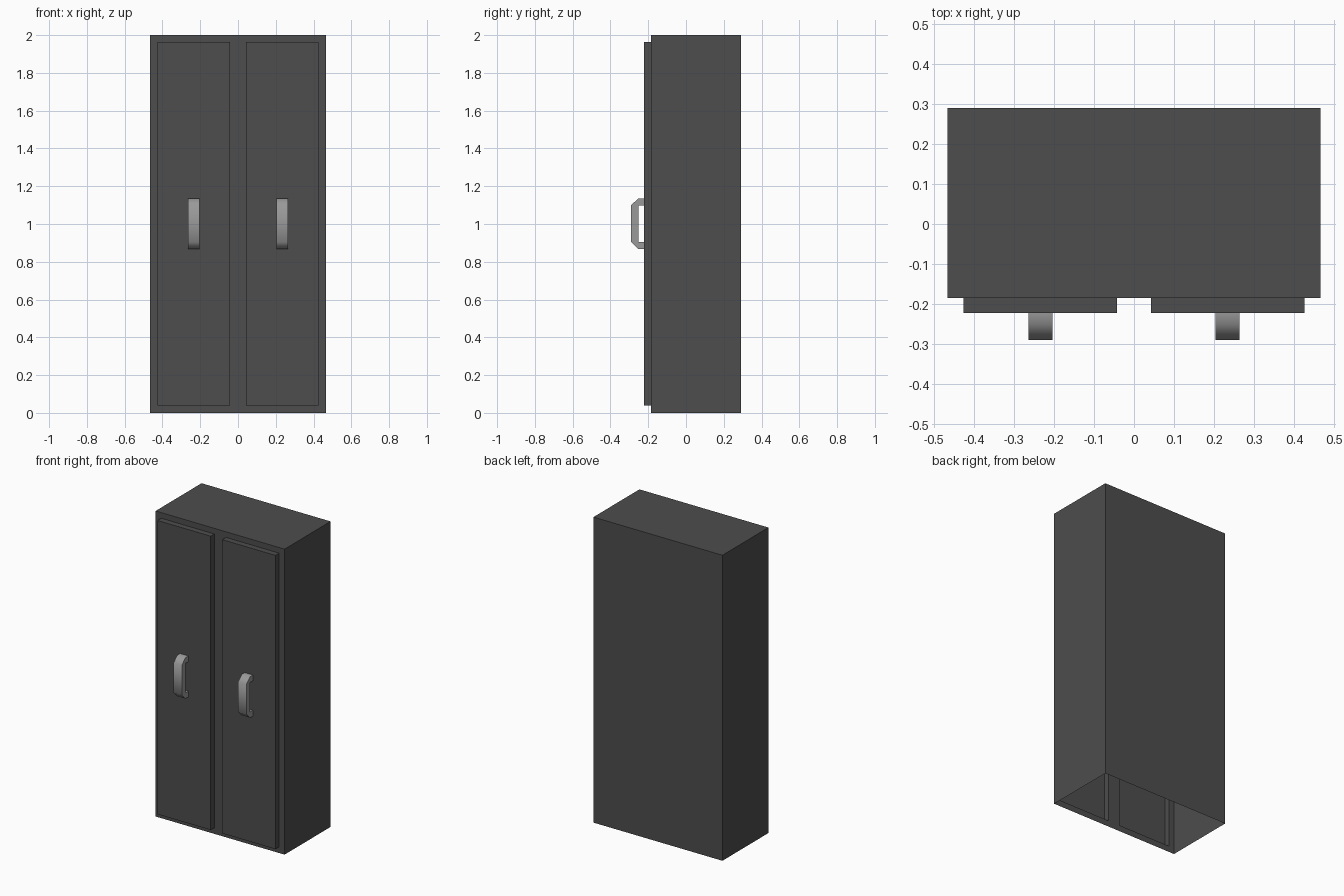
import bpy, bmesh, math

if "Cube" in bpy.data.objects:
    bpy.data.objects.remove(bpy.data.objects["Cube"])


def material(name, value):
    m = bpy.data.materials.new(name)
    m.diffuse_color = (value, value, value, 1)
    m.use_nodes = True
    m.node_tree.nodes["Principled BSDF"].inputs["Base Color"].default_value = m.diffuse_color
    return m


charcoal = material("charcoal paint", 0.075)
metal = material("grey metal", 0.32)


def finish(bm, name, mat):
    bmesh.ops.remove_doubles(bm, verts=bm.verts, dist=1e-5)
    me = bpy.data.meshes.new(name)
    bm.to_mesh(me)
    bm.free()
    me.materials.append(mat)
    ob = bpy.data.objects.new(name, me)
    bpy.context.collection.objects.link(ob)
    return ob


def quad(bm, *pts):
    return bm.faces.new([bm.verts.new(p) for p in pts])


# Cabinet shell: sheet walls, open underneath, doors pressed outward from the front
X, FRONT, BACK, DOOR, TOP = 0.467, -0.185, 0.29, -0.223, 2.0
xs = [-X, -0.427, -0.042, 0.042, 0.427, X]
zs = [0, 0.04, 1.963, TOP]
bm = bmesh.new()
for i in range(5):
    x0, x1 = xs[i], xs[i + 1]
    quad(bm, (x0, FRONT, TOP), (x1, FRONT, TOP), (x1, BACK, TOP), (x0, BACK, TOP))
    quad(bm, (x1, BACK, 0), (x0, BACK, 0), (x0, BACK, TOP), (x1, BACK, TOP))
    for j in range(3):
        z0, z1 = zs[j], zs[j + 1]
        is_door = j == 1 and i in (1, 3)
        y = DOOR if is_door else FRONT
        c = [(x0, z0), (x1, z0), (x1, z1), (x0, z1)]
        quad(bm, *[(x, y, z) for x, z in c])
        if is_door:
            for k in range(4):
                (ax, az), (bx, bz) = c[k], c[(k + 1) % 4]
                quad(bm, (ax, FRONT, az), (bx, FRONT, bz), (bx, DOOR, bz), (ax, DOOR, az))
for j in range(3):
    z0, z1 = zs[j], zs[j + 1]
    quad(bm, (X, FRONT, z0), (X, BACK, z0), (X, BACK, z1), (X, FRONT, z1))
    quad(bm, (-X, BACK, z0), (-X, FRONT, z0), (-X, FRONT, z1), (-X, BACK, z1))
finish(bm, "cabinet_body_with_doors", charcoal)

# Handles: chamfered bracket profile (y, z) swept across its width
outer = [(DOOR, 1.136), (-0.252, 1.136), (-0.29, 1.1), (-0.29, 0.904), (-0.252, 0.867), (DOOR, 0.867)]
inner = [(DOOR, 1.098), (-0.252, 1.098), (-0.252, 1.098), (-0.252, 0.905), (-0.252, 0.905), (DOOR, 0.905)]


def handle(name, cx):
    bm = bmesh.new()
    a, b = cx - 0.03, cx + 0.03
    for k in range(5):
        (oy, oz), (py, pz) = outer[k], outer[k + 1]
        (iy, iz), (jy, jz) = inner[k], inner[k + 1]
        quad(bm, (a, oy, oz), (a, py, pz), (b, py, pz), (b, oy, oz))
        if inner[k] != inner[k + 1]:
            quad(bm, (b, iy, iz), (b, jy, jz), (a, jy, jz), (a, iy, iz))
        for x in (a, b):
            ring = [(oy, oz), (iy, iz), (jy, jz), (py, pz)]
            if inner[k] == inner[k + 1]:
                ring.pop(2)
            if x == b:
                ring.reverse()
            quad(bm, *[(x, y, z) for y, z in ring])
    bmesh.ops.remove_doubles(bm, verts=bm.verts, dist=1e-5)
    bmesh.ops.recalc_face_normals(bm, faces=bm.faces)
    ob = finish(bm, name, metal)
    bpy.ops.object.select_all(action='DESELECT')
    ob.select_set(True)
    bpy.context.view_layer.objects.active = ob
    bpy.ops.object.shade_smooth_by_angle(angle=math.radians(60))


handle("left_handle", -0.234)
handle("right_handle", 0.234)
